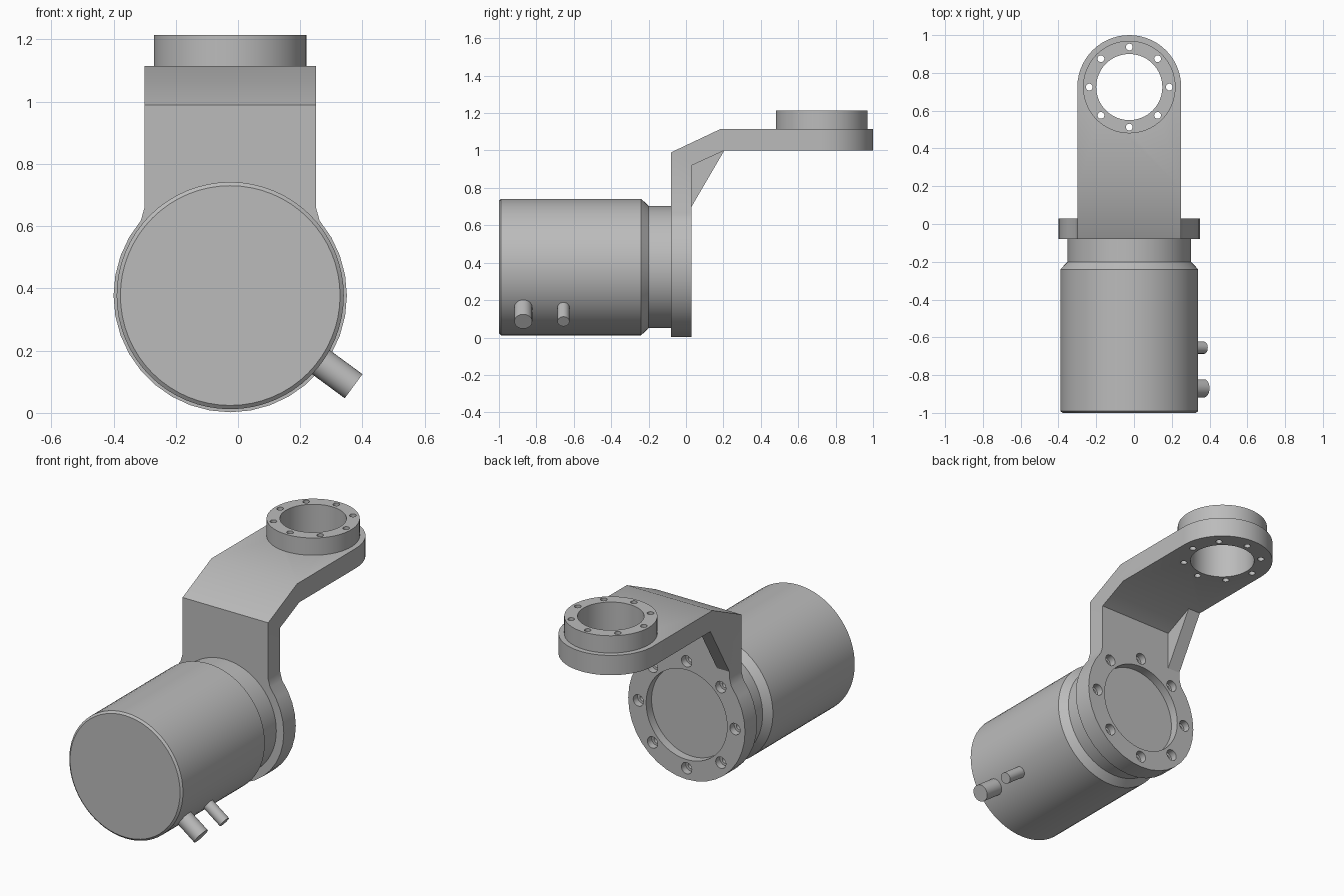
import bpy, bmesh, math
from mathutils import Vector

if "Cube" in bpy.data.objects:
    bpy.data.objects.remove(bpy.data.objects["Cube"], do_unlink=True)

CX, CZ = -0.025, 0.377      # motor axis
RY = 0.725                  # output ring centre in y
HALF = 0.275                # half width of the arm

grey = bpy.data.materials.new("machined_grey")
grey.use_nodes = True
grey.diffuse_color = (0.5, 0.5, 0.5, 1)
grey.node_tree.nodes["Principled BSDF"].inputs["Base Color"].default_value = (0.5, 0.5, 0.5, 1)


def make(name, bm):
    bmesh.ops.recalc_face_normals(bm, faces=bm.faces)
    mesh = bpy.data.meshes.new(name)
    bm.to_mesh(mesh)
    bm.free()
    mesh.materials.append(grey)
    obj = bpy.data.objects.new(name, mesh)
    bpy.context.collection.objects.link(obj)
    return obj


def prism(name, outlines, direction):
    """Extrude one or more closed outlines along a vector."""
    bm = bmesh.new()
    for pts in outlines:
        face = bm.faces.new([bm.verts.new(p) for p in pts])
        new = bmesh.ops.extrude_face_region(bm, geom=[face], use_keep_orig=True)
        moved = [v for v in new["geom"] if isinstance(v, bmesh.types.BMVert)]
        bmesh.ops.translate(bm, verts=moved, vec=direction)
    return make(name, bm)


def arc(r, start, end, n):
    steps = [math.radians(start + (end - start) * i / n) for i in range(n + 1)]
    return [(r * math.cos(a), r * math.sin(a)) for a in steps]


def circle(r, n=48):
    return arc(r, 0, 360, n)[:-1]


def bolt_circle(r_pitch, r_hole):
    return [[(u + x, v + y) for x, y in circle(r_hole, 20)] for u, v in circle(r_pitch, 8)]


def on_axis(pts, y):        # outline facing along y, about the motor axis
    return [(CX + u, y, CZ + v) for u, v in pts]


def on_ring(pts, z):        # outline facing along z, about the ring axis
    return [(CX + u, RY + v, z) for u, v in pts]


def cut(obj, tool, operation="DIFFERENCE"):
    mod = obj.modifiers.new("cut", "BOOLEAN")
    mod.operation, mod.object, mod.solver = operation, tool, "EXACT"
    bpy.context.view_layer.objects.active = obj
    bpy.ops.object.modifier_apply(modifier=mod.name)


def revolve(name, profile, segments):
    """Spin (radius, y) points about the motor axis."""
    bm = bmesh.new()
    verts = [bm.verts.new((CX + r, y, CZ)) for r, y in profile]
    edges = [bm.edges.new(pair) for pair in zip(verts, verts[1:])]
    bmesh.ops.spin(bm, geom=verts + edges, cent=(CX, 0, CZ), axis=(0, 1, 0),
                   angle=math.tau, steps=segments)
    bmesh.ops.remove_doubles(bm, verts=bm.verts, dist=0.0001)
    return make(name, bm)


# Motor housing with tapered shoulder and neck
motor = revolve("motor_housing", [(0, -1), (0.353, -1), (0.365, -0.99), (0.365, -0.24),
                                  (0.327, -0.20), (0.327, -0.07), (0, -0.07)], 64)

# Bracket: bent side profile, trimmed to its front and top outlines
side = [(-0.08, -0.1), (-0.08, 0.99), (0.185, 1.115), (1.2, 1.115), (1.2, 1.0),
        (0.205, 1.0), (0.03, 0.92), (0.03, -0.1)]
bracket = prism("bracket", [[(-0.6, y, z) for y, z in side]], Vector((1.2, 0, 0)))
keyhole = [(HALF, 1.0), (HALF, 0.285)] + arc(0.375, 40, -220, 26) + [(-HALF, 0.285), (-HALF, 1.0)]
rounded = arc(HALF, 0, 180, 28) + [(-0.6, -0.4), (-0.6, -1.2), (0.6, -1.2), (0.6, -0.4)]
front_trim = prism("front_trim", [on_axis(keyhole, -0.3)], Vector((0, 1.6, 0)))
top_trim = prism("top_trim", [on_ring(rounded, -0.2)], Vector((0, 0, 1.6)))
for trim in (front_trim, top_trim):
    cut(bracket, trim, "INTERSECT")

# Output ring on the arm
ring = prism("output_ring", [on_ring(circle(0.245, 64), 1.115)], Vector((0, 0, 0.1)))

# Bore and bolt holes through ring and arm
bore = prism("bore_cutter", [on_ring(circle(0.175, 64), 0.9)], Vector((0, 0, 0.5)))
ring_holes = prism("ring_hole_cutter", [on_ring(p, 0.9) for p in bolt_circle(0.212, 0.018)],
                   Vector((0, 0, 0.5)))
for part in (bracket, ring):
    cut(part, bore)
    cut(part, ring_holes)

# Recess and counterbored bolt holes in the back of the mounting plate
recess = prism("recess_cutter", [on_axis(circle(0.26, 64), -0.02)], Vector((0, 0.1, 0)))
counterbores = prism("counterbore_cutter", [on_axis(p, -0.01) for p in bolt_circle(0.31, 0.033)],
                     Vector((0, 0.1, 0)))
bolt_holes = prism("bolt_hole_cutter", [on_axis(p, -0.06) for p in bolt_circle(0.31, 0.019)],
                   Vector((0, 0.13, 0)))
for tool in (recess, counterbores, bolt_holes):
    cut(bracket, tool)

# Gusset under the bend, on the right side only
rib = [(0.03, 0.70), (0.205, 1.0), (0.1, 1.0), (0.0, 0.95), (0.0, 0.70)]
gusset = prism("gusset", [[(CX - HALF, y, z) for y, z in rib]], Vector((0.08, 0, 0)))

# Cable outlets, radial on the lower left of the motor
parts = [motor, bracket, ring, gusset]
angle = math.radians(-36.3)
out = Vector((math.cos(angle), 0, math.sin(angle)))
across = Vector((-out.z, 0, out.x))
for name, y, r in (("large_cable_outlet", -0.87, 0.048), ("small_cable_outlet", -0.655, 0.032)):
    base = Vector((CX, y, CZ)) + out * 0.33
    pts = [base + across * u + Vector((0, v, 0)) for u, v in circle(r, 32)]
    parts.append(prism(name, [pts], out * 0.162))

# Remove cutters and smooth the round faces
for tool in (front_trim, top_trim, bore, ring_holes, recess, counterbores, bolt_holes):
    bpy.data.objects.remove(tool, do_unlink=True)
bpy.ops.object.select_all(action="DESELECT")
for part in parts:
    part.select_set(True)
    bpy.context.view_layer.objects.active = part
bpy.ops.object.shade_smooth_by_angle(angle=math.radians(30))
